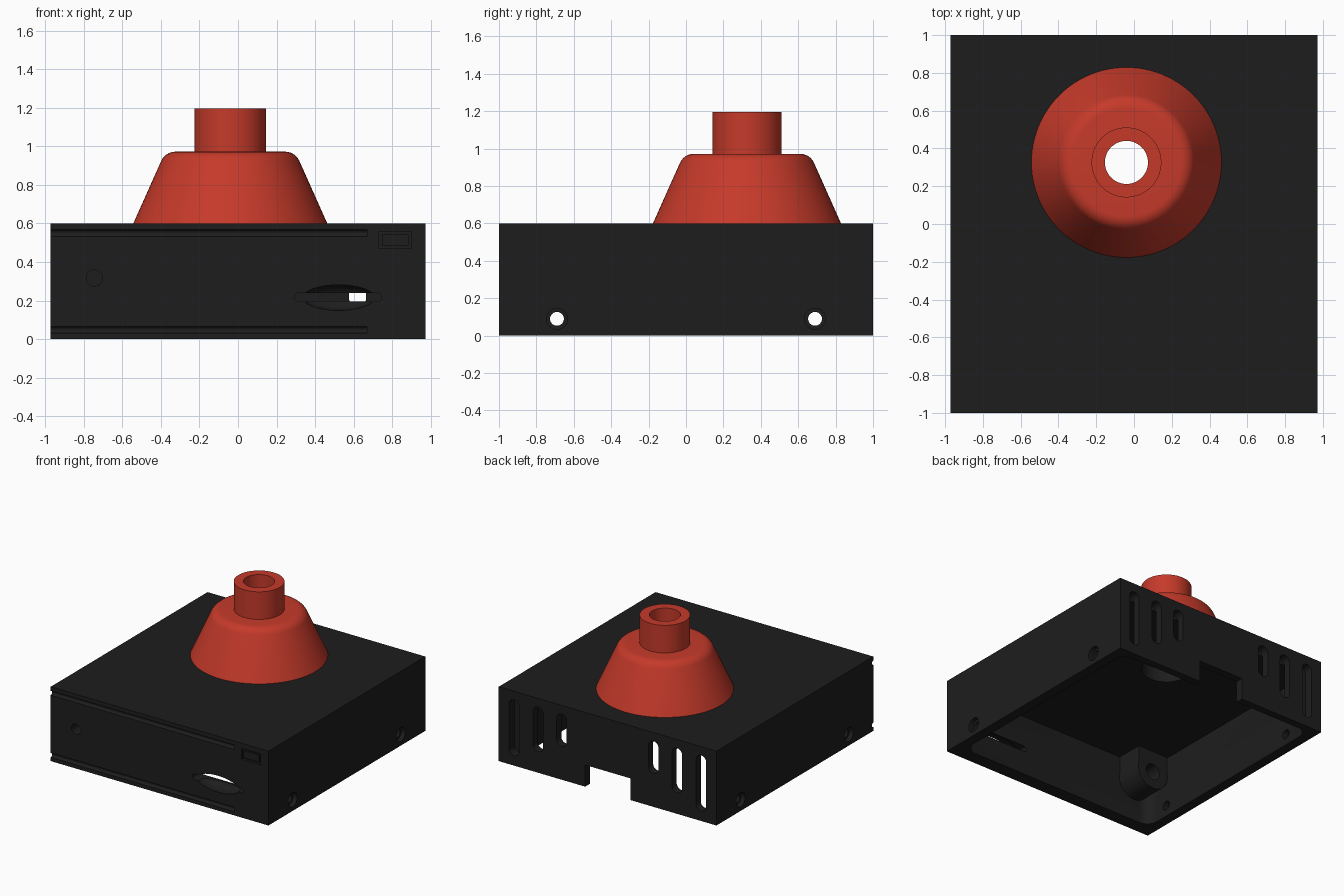
import bpy, bmesh, math
from mathutils import Matrix, Vector

if "Cube" in bpy.data.objects:
    bpy.data.objects.remove(bpy.data.objects["Cube"])


def material(name, rgb):
    m = bpy.data.materials.new(name)
    m.diffuse_color = (*rgb, 1)
    m.use_nodes = True
    m.node_tree.nodes["Principled BSDF"].inputs["Base Color"].default_value = m.diffuse_color
    return m


BLACK = material("matte_black", (0.0125, 0.0125, 0.0125))
RED = material("brick_red", (0.56, 0.042, 0.023))
ROT = {'X': Matrix.Rotation(math.pi / 2, 4, 'Y'),
       'Y': Matrix.Rotation(math.pi / 2, 4, 'X'),
       'Z': Matrix.Identity(4)}


def finish(bm, name, mat=None):
    bmesh.ops.recalc_face_normals(bm, faces=bm.faces)
    me = bpy.data.meshes.new(name)
    bm.to_mesh(me)
    bm.free()
    ob = bpy.data.objects.new(name, me)
    bpy.context.collection.objects.link(ob)
    if mat:
        me.materials.append(mat)
    return ob


def box(name, lo, hi, mat=None, round_axis=None, r=0.0):
    """Box between two corners, optionally rounding edges along one axis."""
    lo, hi = Vector(lo), Vector(hi)
    bm = bmesh.new()
    bmesh.ops.create_cube(bm, size=1)
    for v in bm.verts:
        v.co = Vector([(lo[i] + hi[i]) / 2 + v.co[i] * (hi[i] - lo[i]) for i in range(3)])
    if round_axis is not None:
        edges = [e for e in bm.edges
                 if abs((e.verts[0].co - e.verts[1].co)[round_axis]) > 1e-5]
        bmesh.ops.bevel(bm, geom=edges, offset=r, segments=8, profile=0.5, affect='EDGES')
    return finish(bm, name, mat)


def cyl(name, axis, centre, r, length, mat=None, n=48):
    bm = bmesh.new()
    bmesh.ops.create_cone(bm, cap_ends=True, segments=n, radius1=r, radius2=r, depth=length)
    bmesh.ops.transform(bm, matrix=Matrix.Translation(centre) @ ROT[axis], verts=bm.verts)
    return finish(bm, name, mat)


def lathe(name, profile, centre, mat, n=96):
    """Closed (radius, z) loop revolved around a vertical axis."""
    bm = bmesh.new()
    rings = [[bm.verts.new((centre[0] + r * math.cos(2 * math.pi * i / n),
                            centre[1] + r * math.sin(2 * math.pi * i / n), z))
              for i in range(n)] for r, z in profile]
    for k, a in enumerate(rings):
        b = rings[(k + 1) % len(rings)]
        for i in range(n):
            j = (i + 1) % n
            bm.faces.new((a[i], a[j], b[j], b[i]))
    return finish(bm, name, mat)


def boolean(ob, other, op='DIFFERENCE'):
    bpy.context.view_layer.objects.active = ob
    m = ob.modifiers.new("bool", 'BOOLEAN')
    m.operation, m.object, m.solver = op, other, 'EXACT'
    bpy.ops.object.modifier_apply(modifier=m.name)
    bpy.data.objects.remove(other)


def smooth(ob):
    bpy.ops.object.select_all(action='DESELECT')
    ob.select_set(True)
    bpy.context.view_layer.objects.active = ob
    bpy.ops.object.shade_smooth_by_angle(angle=math.radians(30))


CX, CY = -0.04, 0.326         # funnel axis
BORE = 0.114
W = 0.972                     # half width of the case
ROOF = 0.49                   # underside of the thick roof

# Case shell, open underneath with rounded inner corners
case = box("case", (-W, -1, 0), (W, 1, 0.6), BLACK)
boolean(case, box("cavity", (-0.89, -0.89, -0.2), (0.89, 0.94, ROOF), None, 2, 0.09))

# Button boss inside the front wall, with a rib up to the roof
boolean(case, cyl("boss", 'Y', (-0.745, -0.81, 0.317), 0.14, 0.28, BLACK), 'UNION')
boolean(case, box("rib", (-0.88, -0.95, 0.33), (-0.61, -0.671, 0.54), BLACK), 'UNION')
boolean(case, cyl("button_hole", 'Y', (-0.745, -0.9, 0.317), 0.042, 0.6))
boolean(case, cyl("boss_socket", 'Y', (-0.745, -0.7, 0.317), 0.065, 0.24))

# Wide opening through the roof under the funnel
boolean(case, cyl("roof_opening", 'Z', (CX, CY, 0.55), 0.185, 0.4, n=96))

# Screw holes with counterbores on both sides
for y in (-0.69, 0.69):
    boolean(case, cyl("screw_hole", 'X', (0, y, 0.09), 0.037, 2.4))
    for s in (-1, 1):
        boolean(case, cyl("counterbore", 'X', (s * W, y, 0.09), 0.056, 0.07))

# Graduated vent slots and cable notch in the back wall
for s in (-1, 1):
    for x, z in ((0.835, 0.08), (0.62, 0.17), (0.41, 0.27)):
        boolean(case, box("vent", (s * x - 0.045, 0.93, z), (s * x + 0.045, 1.1, 0.53),
                          None, 1, 0.044))
boolean(case, box("notch", (-0.205, 0.85, -0.1), (0.2, 1.1, 0.175)))

# Front panel: rounded grooves, disc slot, finger scoop, button recess
for z in (0.048, 0.55):
    boolean(case, cyl("groove", 'X', (-0.215, -1.0, z), 0.0175, 1.77, n=16))
boolean(case, box("slot", (0.294, -1.1, 0.194), (0.744, -0.8, 0.24), None, 1, 0.022))
bm = bmesh.new()
bmesh.ops.create_uvsphere(bm, u_segments=48, v_segments=24, radius=1)
for v in bm.verts:
    y = math.copysign(abs(v.co.y) ** 0.6, v.co.y)
    v.co = (0.522 + 0.185 * v.co.x, -1.0 + 0.1 * y, 0.215 + 0.066 * v.co.z)
boolean(case, finish(bm, "scoop"))
boolean(case, box("button_recess", (0.73, -1.1, 0.47), (0.9, -0.98, 0.558)))
smooth(case)

# Small rectangular front button
box("front_button", (0.747, -0.995, 0.485), (0.883, -0.975, 0.543), BLACK)

# Funnel with rounded shoulder
shoulder = [(0.285 + 0.08 * math.sin(math.radians(a)), 0.892 + 0.08 * math.cos(math.radians(a)))
            for a in (0, 11, 22, 33, 44, 55, 66)]
funnel = lathe("funnel", [(BORE, 0.6), (BORE, 0.972)] + shoulder + [(0.503, 0.6)], (CX, CY), RED)
smooth(funnel)

# Neck tube
neck = lathe("neck", [(BORE, 0.972), (BORE, 1.195), (0.185, 1.195), (0.185, 0.972)], (CX, CY), RED)
smooth(neck)
